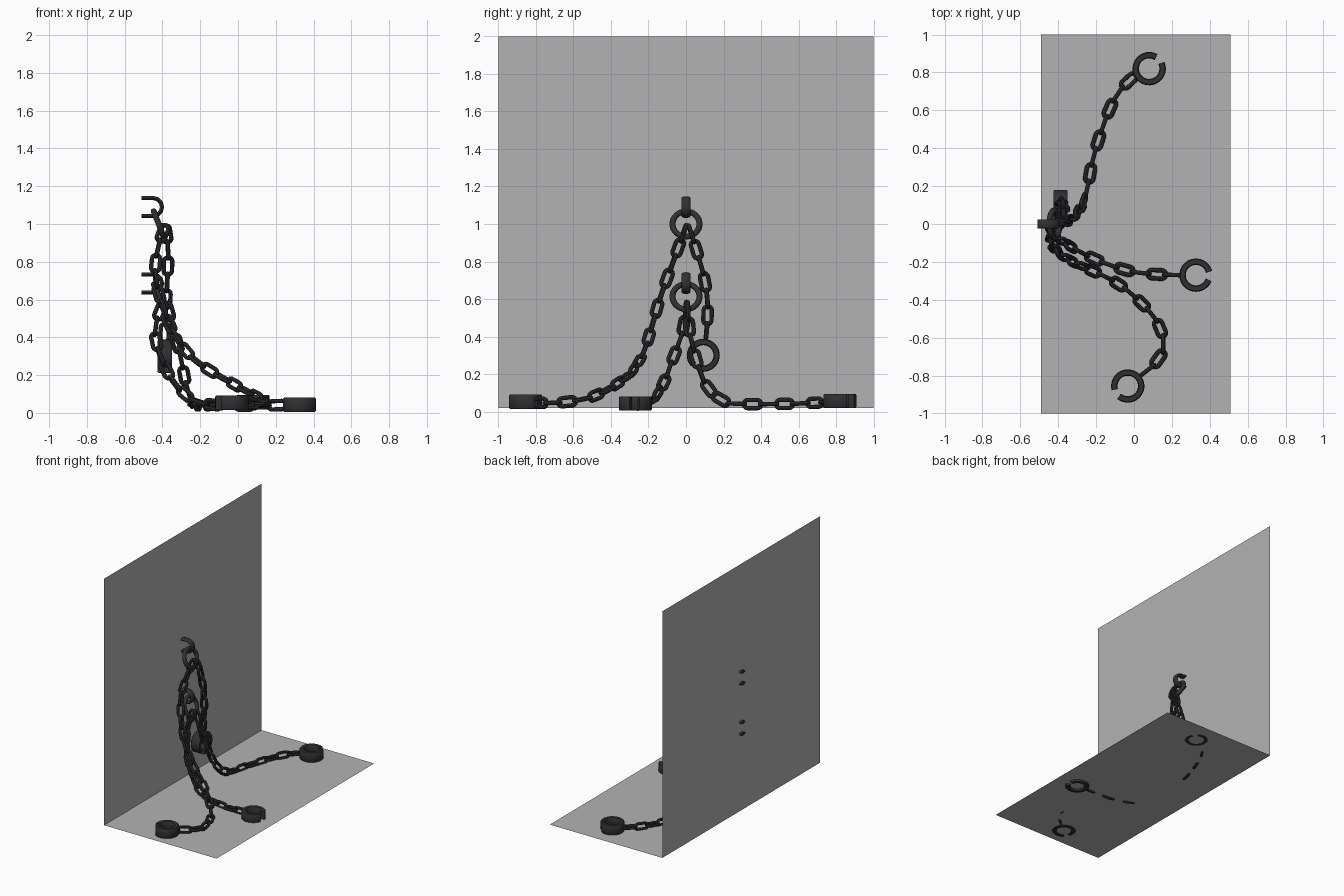
import bpy, math
from mathutils import Vector, Matrix

if "Cube" in bpy.data.objects:
    bpy.data.objects.remove(bpy.data.objects["Cube"])

def material(name, v):
    m = bpy.data.materials.new(name)
    m.diffuse_color = (v, v, v, 1)
    m.use_nodes = True
    m.node_tree.nodes["Principled BSDF"].inputs["Base Color"].default_value = m.diffuse_color
    return m

IRON = material("dark iron", 0.03)
STONE = material("grey stone", 0.45)

def add_object(name, verts, faces, mat, smooth=True):
    me = bpy.data.meshes.new(name)
    me.from_pydata([tuple(v) for v in verts], [], faces)
    me.materials.append(mat)
    ob = bpy.data.objects.new(name, me)
    bpy.context.collection.objects.link(ob)
    if smooth:
        bpy.context.view_layer.objects.active = ob
        ob.select_set(True)
        bpy.ops.object.shade_smooth_by_angle(angle=math.radians(40))
        ob.select_set(False)
    return ob

def frame(u, v, origin):
    """Matrix whose local x, y axes are u, v."""
    u = Vector(u).normalized()
    w = u.cross(Vector(v)).normalized()
    v = w.cross(u)
    m = Matrix((u, v, w)).transposed().to_4x4()
    m.translation = Vector(origin)
    return m

def sweep(path, section, closed, m, verts, faces):
    """Sweep a section along a counter-clockwise path in the local xy plane."""
    n, k, base = len(path), len(section), len(verts)
    for i, (x, y) in enumerate(path):
        if closed:
            p, q = path[i - 1], path[(i + 1) % n]
        else:
            p, q = path[max(i - 1, 0)], path[min(i + 1, n - 1)]
        t = Vector((q[0] - p[0], q[1] - p[1])).normalized()
        for a, b in section:
            verts.append(m @ Vector((x + t.y * a, y - t.x * a, b)))
    for i in range(n if closed else n - 1):
        for j in range(k):
            a, b = base + i * k, base + (i + 1) % n * k
            j2 = (j + 1) % k
            faces.append((a + j, b + j, b + j2, a + j2)[::-1])
    if not closed:
        faces.append([base + j for j in range(k)])
        faces.append([base + (n - 1) * k + j for j in range(k)][::-1])

def ellipse(a, b, n):
    return [(a * math.cos(2 * math.pi * i / n), b * math.sin(2 * math.pi * i / n)) for i in range(n)]

def arc(r, a0, a1, n, cx=0, cy=0):
    return [(cx + r * math.cos(math.radians(a0 + (a1 - a0) * i / n)),
             cy + r * math.sin(math.radians(a0 + (a1 - a0) * i / n))) for i in range(n + 1)]

# wall and floor sheets
add_object("wall", [(-.49, -1, .02), (-.49, 1, .02), (-.49, 1, 2), (-.49, -1, 2)], [(0, 1, 2, 3)], STONE, False)
add_object("floor", [(-.49, -1, .02), (.51, -1, .02), (.51, 1, .02), (-.49, 1, .02)], [(0, 1, 2, 3)], STONE, False)

# wall staples with a hanging ring each
for label, z in (("upper", 1.09), ("lower", 0.685)):
    vs, fs = [], []
    path = [(-.06, -.047), (-.03, -.047)] + arc(.047, -90, 90, 12) + [(-.03, .047), (-.06, .047)]
    sweep(path, ellipse(.011, .025, 12), False, frame((1, 0, 0), (0, 0, 1), (-.45, 0, z)), vs, fs)
    add_object(label + "_staple", vs, fs, IRON)
    vs, fs = [], []
    sweep(arc(.072, 0, 360, 32)[:-1], ellipse(.016, .016, 10), True,
          frame((0, 1, 0), (-.06, 0, .155), (-.42, 0, z - .09 + (.018 if z < 1 else 0))), vs, fs)
    add_object(label + "_ring", vs, fs, IRON)

# chain link outline: a stadium
LINK = arc(.022, -90, 90, 8, .026) + arc(.022, 90, 270, 8, -.026)

def catmull(pts, steps=12):
    p = [Vector(q) for q in pts]
    p = [2 * p[0] - p[1]] + p + [2 * p[-1] - p[-2]]
    out = []
    for i in range(1, len(p) - 2):
        a, b, c, d = p[i - 1:i + 3]
        for s in range(steps):
            t = s / steps
            out.append(.5 * (2 * b + (c - a) * t + (2 * a - 5 * b + 4 * c - d) * t * t
                             + (3 * b - a - 3 * c + d) * t ** 3))
    return out + [p[-2]]

def chain(name, pts, pitch=.088):
    line = catmull(pts)
    dist = [0]
    for a, b in zip(line, line[1:]):
        dist.append(dist[-1] + (b - a).length)
    count = round(dist[-1] / pitch)
    knots, j = [], 0
    for i in range(count + 1):
        s = dist[-1] * i / count
        while j < len(line) - 2 and dist[j + 1] < s:
            j += 1
        knots.append(line[j].lerp(line[j + 1], (s - dist[j]) / (dist[j + 1] - dist[j])))
    vs, fs, side = [], [], Vector((0, 1, 0))
    for i, (a, b) in enumerate(zip(knots, knots[1:])):
        t = (b - a).normalized()
        side = (side - t * side.dot(t)).normalized()
        # settle the twist level once the chain lies flat
        if abs(t.z) < .7:
            flat = Vector((0, 0, 1)).cross(t).normalized()
            side = flat if flat.dot(side) >= 0 else -flat
        v = side if i % 2 else t.cross(side)
        sweep(LINK, ellipse(.0115, .0115, 8), True, frame(t, v, (a + b) / 2), vs, fs)
    add_object(name, vs, fs, IRON)

chain("chain_long_left", [
    (-.385, 0, .99), (-.42, -.035, .89), (-.44, -.09, .74), (-.41, -.14, .60), (-.36, -.18, .46),
    (-.28, -.22, .33), (-.19, -.26, .25), (-.09, -.31, .19), (0, -.38, .14), (.09, -.47, .09),
    (.14, -.55, .065), (.16, -.65, .05), (.12, -.73, .045), (.035, -.80, .05)])
chain("chain_hanging", [
    (-.385, .015, .99), (-.37, .05, .88), (-.37, .08, .78), (-.375, .10, .70),
    (-.38, .115, .60), (-.385, .115, .50), (-.39, .105, .38)])
chain("chain_front", [
    (-.395, 0, .58), (-.44, -.01, .46), (-.43, -.04, .36), (-.40, -.075, .27), (-.34, -.115, .16),
    (-.26, -.16, .08), (-.16, -.205, .045), (-.02, -.25, .038), (.1, -.265, .038), (.25, -.27, .042)])
chain("chain_long_right", [
    (-.38, .01, .58), (-.335, .02, .42), (-.30, .055, .28), (-.28, .09, .17), (-.255, .15, .085),
    (-.24, .22, .045), (-.22, .33, .04), (-.195, .42, .04), (-.14, .58, .042), (-.08, .70, .048), (.005, .785, .052)])

# open cuffs: bevelled band swept round with a gap
BAND = [(.017, -.032), (.017, .032), (.012, .038), (-.012, .038),
        (-.017, .032), (-.017, -.032), (-.012, -.038), (.012, -.038)]

def cuff(name, centre, gap, u=(1, 0, 0), v=(0, 1, 0)):
    vs, fs = [], []
    sweep(arc(.071, gap + 17, gap + 343, 32), BAND, False, frame(u, v, centre), vs, fs)
    add_object(name, vs, fs, IRON)

cuff("cuff_left", (-.033, -.855, .053), 213)
cuff("cuff_front", (.327, -.27, .043), -3)
cuff("cuff_right", (.08, .82, .057), 42)
cuff("cuff_hanging", (-.388, .092, .30), 240, (0, 1, 0), (0, 0, 1))
